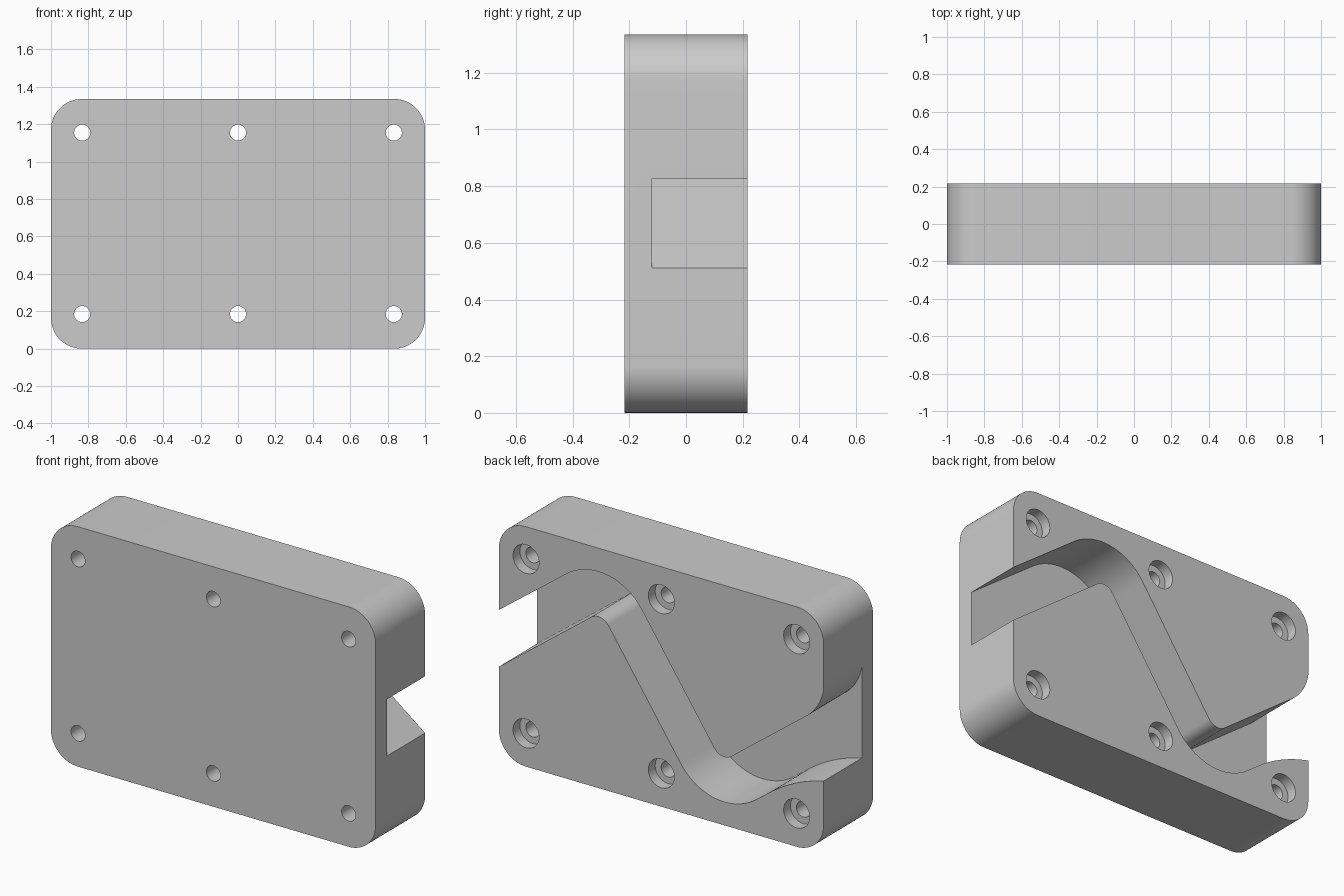
import bpy, bmesh, math
from mathutils import Vector, Matrix

if "Cube" in bpy.data.objects:
    bpy.data.objects.remove(bpy.data.objects["Cube"], do_unlink=True)

W, H, HALF_DEPTH = 1.0, 1.335, 0.217
FLOOR_Y = -0.12

grey = bpy.data.materials.new("plain_grey")
grey.use_nodes = True
grey.diffuse_color = (0.6, 0.6, 0.6, 1)
grey.node_tree.nodes["Principled BSDF"].inputs["Base Color"].default_value = grey.diffuse_color


def rounded(corners, steps=20):
    """Turn (x, z, radius) corners into an outline with tangent arcs."""
    pts = []
    for i, (x, z, r) in enumerate(corners):
        p = Vector((x, z))
        if not r:
            pts.append(p)
            continue
        a = (Vector(corners[i - 1][:2]) - p).normalized()
        b = (Vector(corners[(i + 1) % len(corners)][:2]) - p).normalized()
        half = a.angle(b) / 2
        centre = p + (a + b).normalized() * r / math.sin(half)
        start = p + a * r / math.tan(half) - centre
        end = p + b * r / math.tan(half) - centre
        sweep = math.pi - 2 * half
        for k in range(steps + 1):
            t = k / steps
            pts.append(centre + (start * math.sin((1 - t) * sweep)
                                 + end * math.sin(t * sweep)) / math.sin(sweep))
    return pts


def add_object(name, bm):
    bmesh.ops.recalc_face_normals(bm, faces=bm.faces)
    mesh = bpy.data.meshes.new(name)
    bm.to_mesh(mesh)
    bm.free()
    mesh.materials.append(grey)
    obj = bpy.data.objects.new(name, mesh)
    bpy.context.collection.objects.link(obj)
    return obj


def prism(name, outline, y0, y1):
    bm = bmesh.new()
    face = bm.faces.new([bm.verts.new((p.x, y0, p.y)) for p in outline])
    out = bmesh.ops.extrude_face_region(bm, geom=[face])
    moved = [v for v in out["geom"] if isinstance(v, bmesh.types.BMVert)]
    bmesh.ops.translate(bm, verts=moved, vec=(0, y1 - y0, 0))
    return add_object(name, bm)


# Block with rounded corners
R = 0.165
block = prism("block", rounded([(-W, 0, R), (W, 0, R), (W, H, R), (-W, H, R)]),
              -HALF_DEPTH, HALF_DEPTH)

# Zigzag channel, flared at its -x mouth
channel = prism("channel_cutter", rounded([
    (1.2, 0.678, 0), (0.312, 1.342, 0.325), (-0.37, 0.348, 0.075),
    (-1.003, 0.826, 0.28), (-1.003, 1.1, 0), (-1.2, 1.1, 0),
    (-1.2, 0.456, 0), (-0.813, 0.367, 0.88), (-0.312, -0.008, 0.325),
    (0.37, 0.986, 0.075), (1.2, 0.361, 0)]), FLOOR_Y, 0.4)

# Six bolt holes, counterbored from the back
bm = bmesh.new()
profile = [(0, -0.4), (0.043, -0.4), (0.043, 0.157), (0.08, 0.157), (0.08, 0.4), (0, 0.4)]
for x in (-0.833, 0, 0.833):
    for z in (0.185, 1.155):
        verts = [bm.verts.new((x + r, y, z)) for r, y in profile]
        edges = [bm.edges.new(pair) for pair in zip(verts, verts[1:])]
        bmesh.ops.spin(bm, geom=verts + edges, cent=(x, 0, z), axis=(0, 1, 0),
                       angle=math.tau, steps=40)
bmesh.ops.remove_doubles(bm, verts=bm.verts, dist=0.0005)
holes = add_object("bolt_hole_cutter", bm)

# Cut, then drop the cutters
bpy.ops.object.select_all(action='DESELECT')
bpy.context.view_layer.objects.active = block
block.select_set(True)
for cutter in (channel, holes):
    mod = block.modifiers.new("cut", 'BOOLEAN')
    mod.operation = 'DIFFERENCE'
    mod.solver = 'EXACT'
    mod.object = cutter
    bpy.ops.object.modifier_apply(modifier=mod.name)
    bpy.data.objects.remove(cutter, do_unlink=True)
bpy.ops.object.shade_smooth_by_angle(angle=math.radians(30))
